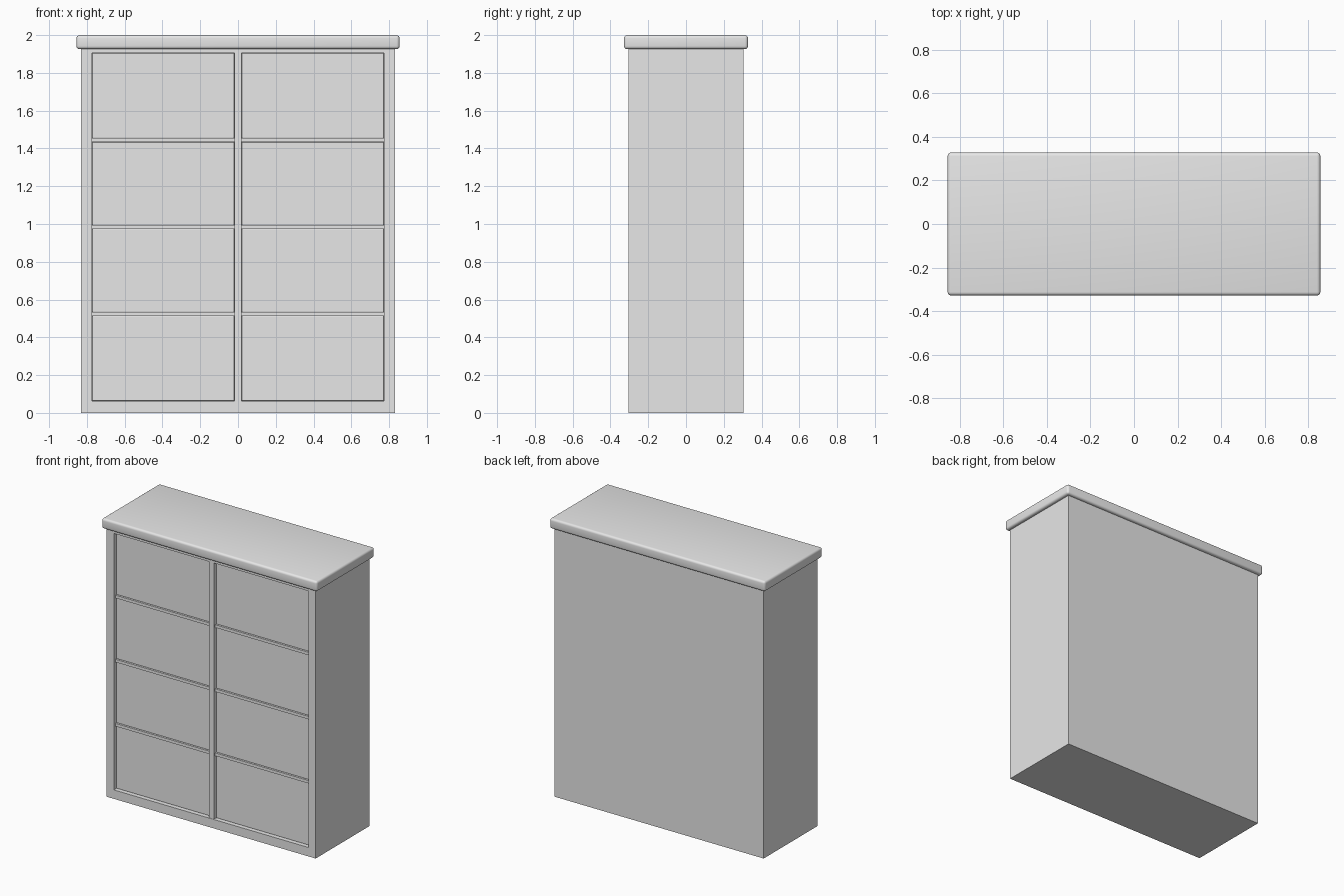
import bpy
import bmesh
from mathutils import Vector

if "Cube" in bpy.data.objects:
    bpy.data.objects.remove(bpy.data.objects["Cube"], do_unlink=True)

# Single plain finish
grey = bpy.data.materials.new("light_grey")
grey.use_nodes = True
grey.diffuse_color = (0.8, 0.8, 0.8, 1)
grey.node_tree.nodes["Principled BSDF"].inputs["Base Color"].default_value = (0.8, 0.8, 0.8, 1)


def finish(name, bm):
    mesh = bpy.data.meshes.new(name)
    bm.to_mesh(mesh)
    bm.free()
    mesh.materials.append(grey)
    obj = bpy.data.objects.new(name, mesh)
    bpy.context.collection.objects.link(obj)
    return obj


def box_mesh(low, high):
    low, high = Vector(low), Vector(high)
    bm = bmesh.new()
    bmesh.ops.create_cube(bm, size=1)
    for v in bm.verts:
        v.co = (low + high) / 2 + v.co * (high - low)
    return bm


def box(name, low, high, bevel=0, segments=1):
    obj = finish(name, box_mesh(low, high))
    if bevel:
        mod = obj.modifiers.new("rounded_edges", "BEVEL")
        mod.width = bevel
        mod.segments = segments
    return obj


# Main dimensions
half_w, half_d, body_top = 0.83, 0.305, 1.93
open_w, open_low, open_high = 0.772, 0.064, 1.904
depth = 0.03
rail, post = 0.0105, 0.0195
rows = 4
pitch = (open_high - open_low) / rows
panel_y = -half_d + depth

# Carcass with a recessed front opening
bm = box_mesh((-half_w, -half_d, 0), (half_w, half_d, body_top))
bm.normal_update()
front = min(bm.faces, key=lambda f: f.normal.y)
bmesh.ops.inset_individual(bm, faces=[front], thickness=0.05)
middle = front.calc_center_median()
for v in front.verts:
    v.co.x = open_w if v.co.x > 0 else -open_w
    v.co.z = open_high if v.co.z > middle.z else open_low
inner = bmesh.ops.extrude_discrete_faces(bm, faces=[front])["faces"][0]
bmesh.ops.translate(bm, verts=inner.verts, vec=(0, depth + 0.02, 0))
finish("carcass", bm)

# Rounded top slab
slab = box("top_slab", (-0.855, -0.328, 1.926), (0.855, 0.328, 2), 0.016, 4)

# Upright between the two columns
box("centre_post", (-post, -half_d + 0.003, open_low), (post, panel_y + 0.02, open_high))

# Drawer fronts and the rails between them, in two columns
for side, sign in (("right", -1), ("left", 1)):
    x_low, x_high = sorted((sign * post, sign * open_w))
    for row in range(rows):
        z = open_low + row * pitch
        z_low = z + (rail if row else 0)
        z_high = z + pitch - (rail if row < rows - 1 else 0)
        box(f"drawer_front_{side}_{row + 1}", (x_low, panel_y, z_low),
            (x_high, panel_y + 0.02, z_high), 0.003, 2)
        if row:
            box(f"rail_{side}_{row}", (x_low, panel_y - 0.012, z - rail),
                (x_high, panel_y + 0.02, z + rail))

# Soft shading on the slab's rounded edges
bpy.ops.object.select_all(action="DESELECT")
slab.select_set(True)
bpy.context.view_layer.objects.active = slab
bpy.ops.object.shade_smooth_by_angle()
for poly in slab.data.polygons:
    poly.use_smooth = True
if "sharp_edge" in slab.data.attributes:
    slab.data.attributes.remove(slab.data.attributes["sharp_edge"])
